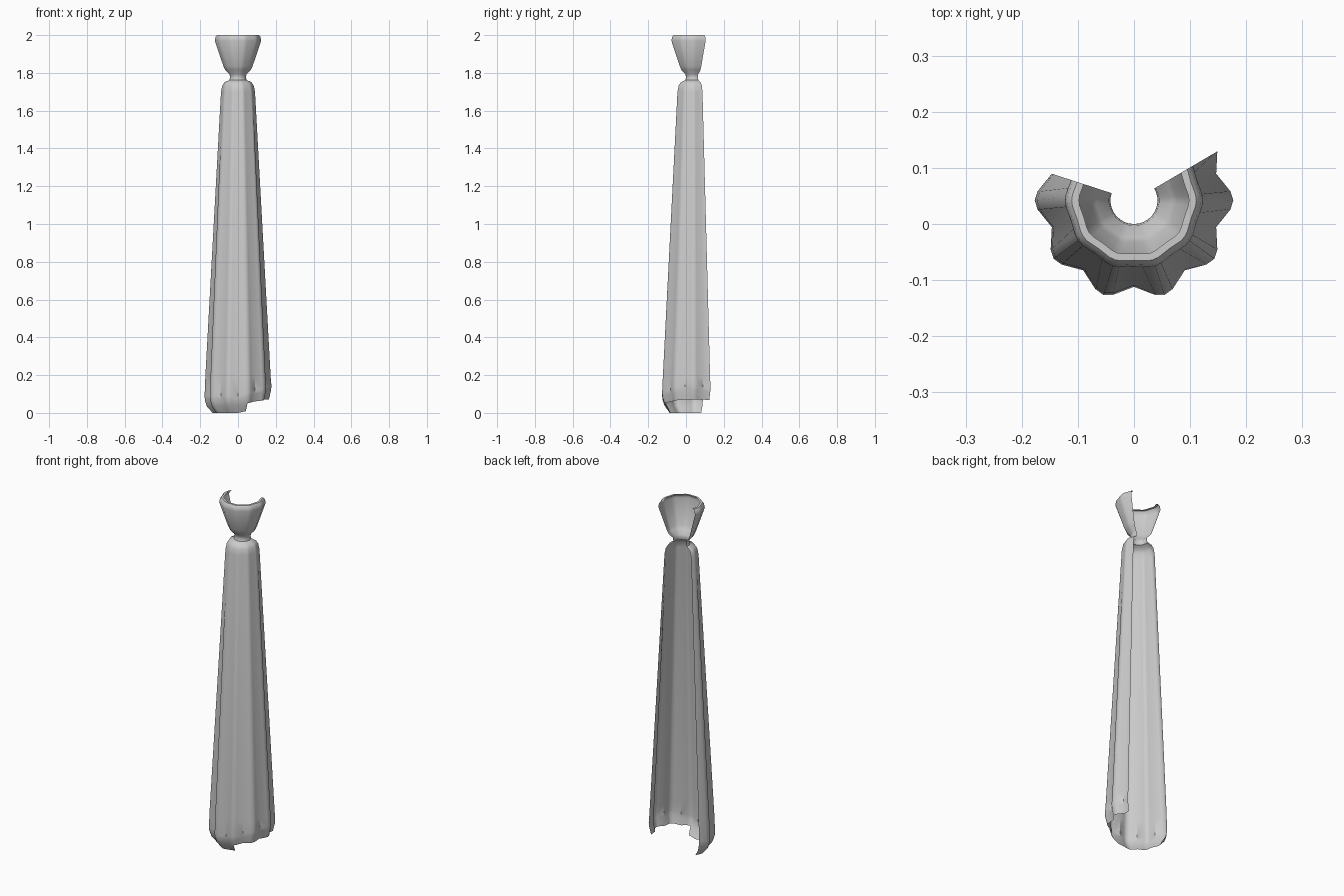
import bpy, bmesh, math

CY = 0.042        # axis of the fluted shell lies slightly behind y = 0
FLUTES = 10
STEP = 360 / FLUTES

# (tip radius, flute depth ratio, z on left, z on front, z on right)
profile = [
    (0.098, 0.04, 2.0, 2.0, 2.0),
    (0.111, 0.04, 2.0, 2.0, 2.0),
    (0.119, 0.04, 1.99, 1.99, 1.99),
    (0.123, 0.04, 1.97, 1.97, 1.97),
    (0.077, 0.04, 1.835, 1.835, 1.835),
    (0.068, 0.03, 1.815, 1.815, 1.815),
    (0.045, 0.01, 1.793, 1.793, 1.793),
    (0.042, 0.00, 1.775, 1.775, 1.775),
    (0.046, 0.00, 1.762, 1.762, 1.762),
    (0.072, 0.03, 1.75, 1.75, 1.75),
    (0.083, 0.04, 1.733, 1.733, 1.733),
    (0.090, 0.05, 1.70, 1.70, 1.70),
    (0.173, 0.127, 0.19, 0.19, 0.19),
    (0.177, 0.13, 0.09, 0.09, 0.145),
    (0.175, 0.13, 0.065, 0.07, 0.12),
    (0.164, 0.12, 0.033, 0.042, 0.072),
    (0.134, 0.08, 0.0, 0.0, 0.03),
]

# angles around the open shell: rounded tips (3 points) and single valleys
angles = [(162, 1.0)]
for k in range(5, 12):
    c = k * STEP
    angles += [(c - 5.5, 0.2), (c, 0.0), (c + 5.5, 0.2), (c + 18, 1.0)]
angles = [a for a in angles if a[0] < 391]


def point(row, ang, depth):
    r, d, zl, zf, zr = row
    a = math.radians(ang)
    rad = r * (1 - d * depth)
    t = math.cos(a)
    z = zf + (zr - zf) * t if t > 0 else zf - (zl - zf) * t
    return rad * math.cos(a), CY + rad * math.sin(a), z


# open fluted shell, with the bottom lip broken off on the right
bm = bmesh.new()
rows = [[bm.verts.new(point(p, a, d)) for a, d in angles] for p in profile]
for i in range(len(rows) - 1):
    for j in range(len(angles) - 1):
        if i == len(rows) - 2 and angles[j][0] > 285:
            continue
        bm.faces.new((rows[i][j], rows[i + 1][j],
                      rows[i + 1][j + 1], rows[i][j + 1]))
bmesh.ops.delete(bm, geom=[v for v in bm.verts if not v.link_faces], context='VERTS')
me = bpy.data.meshes.new("fluted_shell")
bm.to_mesh(me)
bm.free()
ob = bpy.data.objects.new("fluted_shell", me)
bpy.context.collection.objects.link(ob)
bpy.context.view_layer.objects.active = ob
ob.select_set(True)
bpy.ops.object.shade_smooth_by_angle(angle=math.radians(40))
